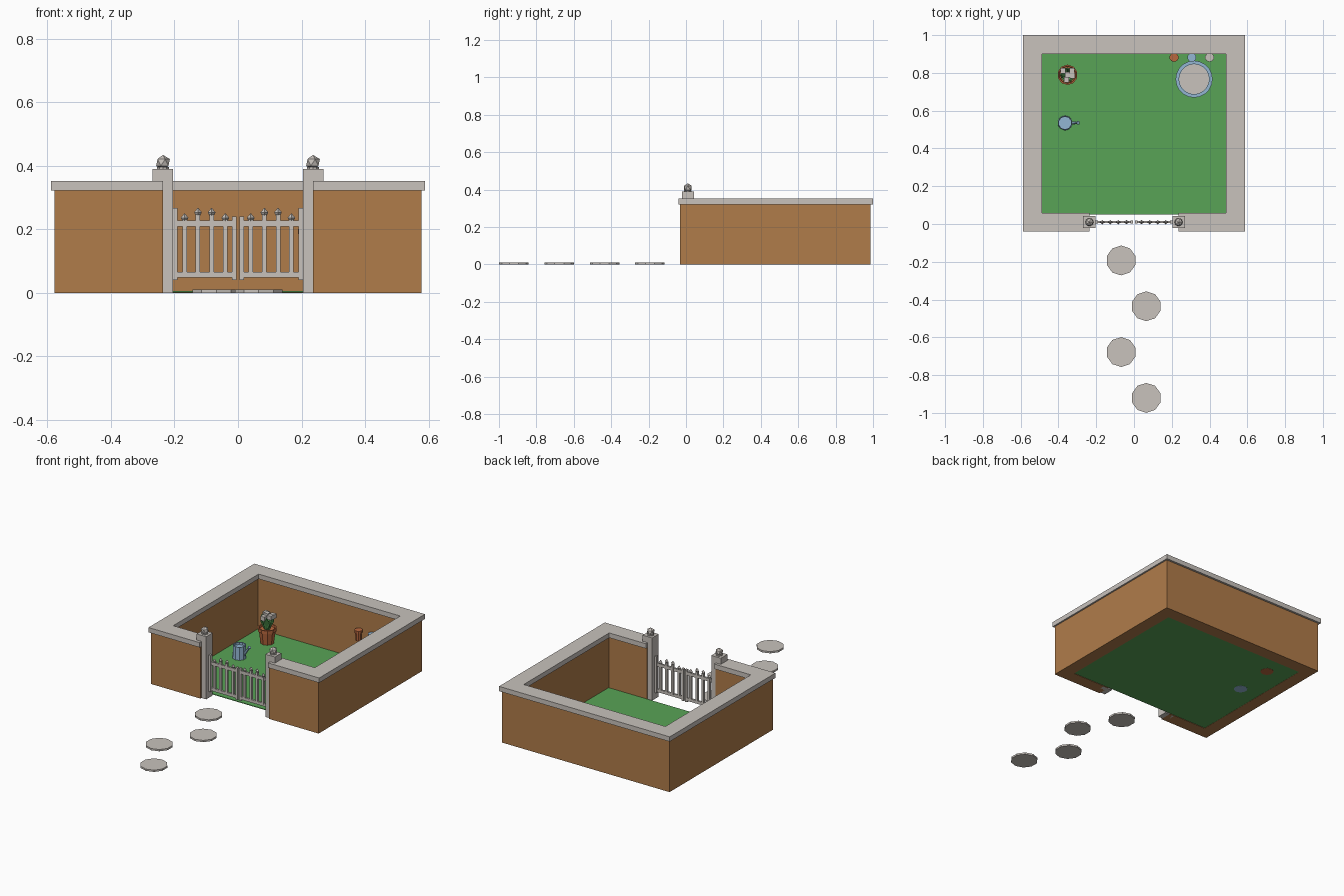
import bpy, bmesh, math
from mathutils import Matrix, Vector

if "Cube" in bpy.data.objects:
    bpy.data.objects.remove(bpy.data.objects["Cube"])


def material(name, rgb):
    lin = [((c / 255 + 0.055) / 1.055) ** 2.4 for c in rgb]
    m = bpy.data.materials.new(name)
    m.diffuse_color = (*lin, 1)
    m.use_nodes = True
    m.node_tree.nodes["Principled BSDF"].inputs["Base Color"].default_value = m.diffuse_color
    return m


BROWN = material("brick_brown", (176, 124, 74))
STONE = material("pale_stone", (200, 194, 188))
GREEN = material("grass_green", (88, 164, 86))
BLUE = material("light_blue", (146, 182, 210))
CLAY = material("terracotta", (184, 104, 62))


def finish(name, bm, mat):
    bmesh.ops.recalc_face_normals(bm, faces=bm.faces[:])
    me = bpy.data.meshes.new(name)
    bm.to_mesh(me)
    bm.free()
    me.materials.append(mat)
    ob = bpy.data.objects.new(name, me)
    bpy.context.collection.objects.link(ob)
    return ob


def prism(name, pts, z0, z1, mat):
    """Extrude a plan outline from z0 to z1."""
    bm = bmesh.new()
    f = bm.faces.new([bm.verts.new((x, y, z0)) for x, y in pts])
    r = bmesh.ops.extrude_face_region(bm, geom=[f])
    for v in r["geom"]:
        if isinstance(v, bmesh.types.BMVert):
            v.co.z = z1
    return finish(name, bm, mat)


def box(name, x0, x1, y0, y1, z0, z1, mat):
    return prism(name, [(x0, y0), (x1, y0), (x1, y1), (x0, y1)], z0, z1, mat)


def lathe(name, x, y, profile, sides, mat):
    """Flat-sided turned shape from (radius, z) points, closed at both ends."""
    bm = bmesh.new()
    rings = []
    for r, z in profile:
        rings.append([bm.verts.new((x + r * math.sin(2 * math.pi * i / sides),
                                    y + r * math.cos(2 * math.pi * i / sides), z))
                      for i in range(sides)])
    for a, b in zip(rings, rings[1:]):
        for i in range(sides):
            j = (i + 1) % sides
            bm.faces.new((a[i], a[j], b[j], b[i]))
    bm.faces.new(rings[0])
    bm.faces.new(rings[-1])
    return finish(name, bm, mat)


def court(x, y0, y1, t, gap):
    """Plan of a walled court open at the front."""
    return [(-gap, y0), (-x, y0), (-x, y1), (x, y1), (x, y0), (gap, y0),
            (gap, y0 + t), (x - t, y0 + t), (x - t, y1 - t),
            (-x + t, y1 - t), (-x + t, y0 + t), (-gap, y0 + t)]


# Walls, coping and lawn
prism("garden_wall", court(0.578, -0.032, 0.987, 0.08, 0.236), 0, 0.322, BROWN)
prism("wall_coping", court(0.588, -0.041, 1.0, 0.1, 0.236), 0.322, 0.352, STONE)
box("lawn", -0.498, 0.498, 0.05, 0.907, 0.001, 0.005, GREEN)

# Gate posts, finials and gate leaves
GY = 0.01
for s, side in ((-1, "left"), (1, "right")):
    def bar(name, a, b, z0, z1, d):
        xs = sorted((s * a, s * b))
        box(f"{side}_{name}", xs[0], xs[1], GY - d, GY + d, z0, z1, STONE)

    bar("gate_post", 0.204, 0.269, 0, 0.39, 0.032)
    lathe(f"{side}_finial_base", s * 0.236, GY, [(0.02, 0.388), (0.02, 0.396)], 10, STONE)
    bm = bmesh.new()
    bmesh.ops.create_icosphere(bm, subdivisions=1, radius=0.024,
                               matrix=Matrix.Translation((s * 0.236, GY, 0.41)))
    finish(f"{side}_finial_ball", bm, STONE)

    bar("outer_stile", 0.19, 0.204, 0.04, 0.267, 0.008)
    bar("inner_stile", 0.004, 0.019, 0.04, 0.24, 0.008)
    bar("lower_rail", 0.019, 0.19, 0.048, 0.066, 0.006)
    bar("upper_rail", 0.019, 0.19, 0.208, 0.227, 0.006)
    for i, (px, top) in enumerate(((0.04, 0.25), (0.083, 0.267), (0.126, 0.267), (0.168, 0.25))):
        bar(f"picket_{i}", px - 0.007, px + 0.007, 0.06, top - 0.02, 0.007)
        lathe(f"{side}_picket_tip_{i}", s * px, GY,
              [(0.007, top - 0.024), (0.012, top - 0.014), (0.001, top)], 4, STONE)

# Stepping stones
for i in range(4):
    lathe(f"stepping_stone_{i}", (-0.068, 0.065)[i % 2], -0.193 - 0.2425 * i,
          [(0.079, 0), (0.079, 0.011)], 10, STONE)

# Planted tub
PX, PY = -0.352, 0.79
lathe("plant_pot", PX, PY, [(0.039, 0), (0.049, 0.08), (0.054, 0.08), (0.054, 0.1),
                            (0.046, 0.1), (0.044, 0.088)], 10, CLAY)
bm = bmesh.new()
for i in range(6):  # broad pointed leaves leaning outwards
    rot = Matrix.Translation((PX, PY, 0)) @ Matrix.Rotation(i * math.pi / 3, 4, 'Z')
    co = [(0.008, -0.012, 0.085), (0.008, 0.012, 0.085), (0.032, 0.02, 0.135),
          (0.04, 0, 0.172), (0.032, -0.02, 0.135)]
    outer = [bm.verts.new(rot @ Vector(c)) for c in co]
    inner = [bm.verts.new(rot @ Vector((c[0] - 0.008, c[1], c[2]))) for c in co]
    bm.faces.new(outer)
    bm.faces.new(inner[::-1])
    for k in range(5):
        n = (k + 1) % 5
        bm.faces.new((outer[k], inner[k], inner[n], outer[n]))
finish("plant_leaves", bm, GREEN)
for i, (dx, dy, z) in enumerate(((0, 0, 0.178), (-0.024, 0.022, 0.17), (0.024, 0.022, 0.168),
                                 (0.026, -0.006, 0.172), (-0.005, -0.026, 0.166))):
    box(f"flower_{i}", PX + dx - 0.014, PX + dx + 0.014, PY + dy - 0.014, PY + dy + 0.014,
        z - 0.013, z + 0.013, STONE)

# Watering can with spout and handle
CX, CY = -0.365, 0.535
lathe("watering_can", CX, CY, [(0.04, 0), (0.038, 0.085), (0.033, 0.085), (0.033, 0.07)], 10, BLUE)
bm = bmesh.new()
a, b = Vector((CX + 0.03, CY, 0.03)), Vector((CX + 0.066, CY, 0.082))
q = (b - a).to_track_quat('Z', 'Y').to_matrix().to_4x4()
bmesh.ops.create_cone(bm, cap_ends=True, segments=6, radius1=0.01, radius2=0.006,
                      depth=(b - a).length, matrix=Matrix.Translation((a + b) / 2) @ q)
bmesh.ops.create_cone(bm, cap_ends=True, segments=6, radius1=0.006, radius2=0.011,
                      depth=0.012, matrix=Matrix.Translation(b) @ q)
finish("can_spout", bm, BLUE)

# Round pool
lathe("pool_rim", 0.318, 0.767, [(0.098, 0.006), (0.098, 0.06), (0.08, 0.06), (0.08, 0.03)], 20, BLUE)
lathe("pool_floor", 0.318, 0.767, [(0.079, 0.03), (0.079, 0.035)], 20, STONE)

# Small pots hung on the back wall
for x, mat, n in ((0.212, CLAY, "clay"), (0.306, BLUE, "blue"), (0.4, STONE, "stone")):
    lathe(f"{n}_wall_pot", x, 0.882, [(0.017, 0.135), (0.02, 0.185), (0.024, 0.185),
                                      (0.024, 0.2)], 10, mat)
